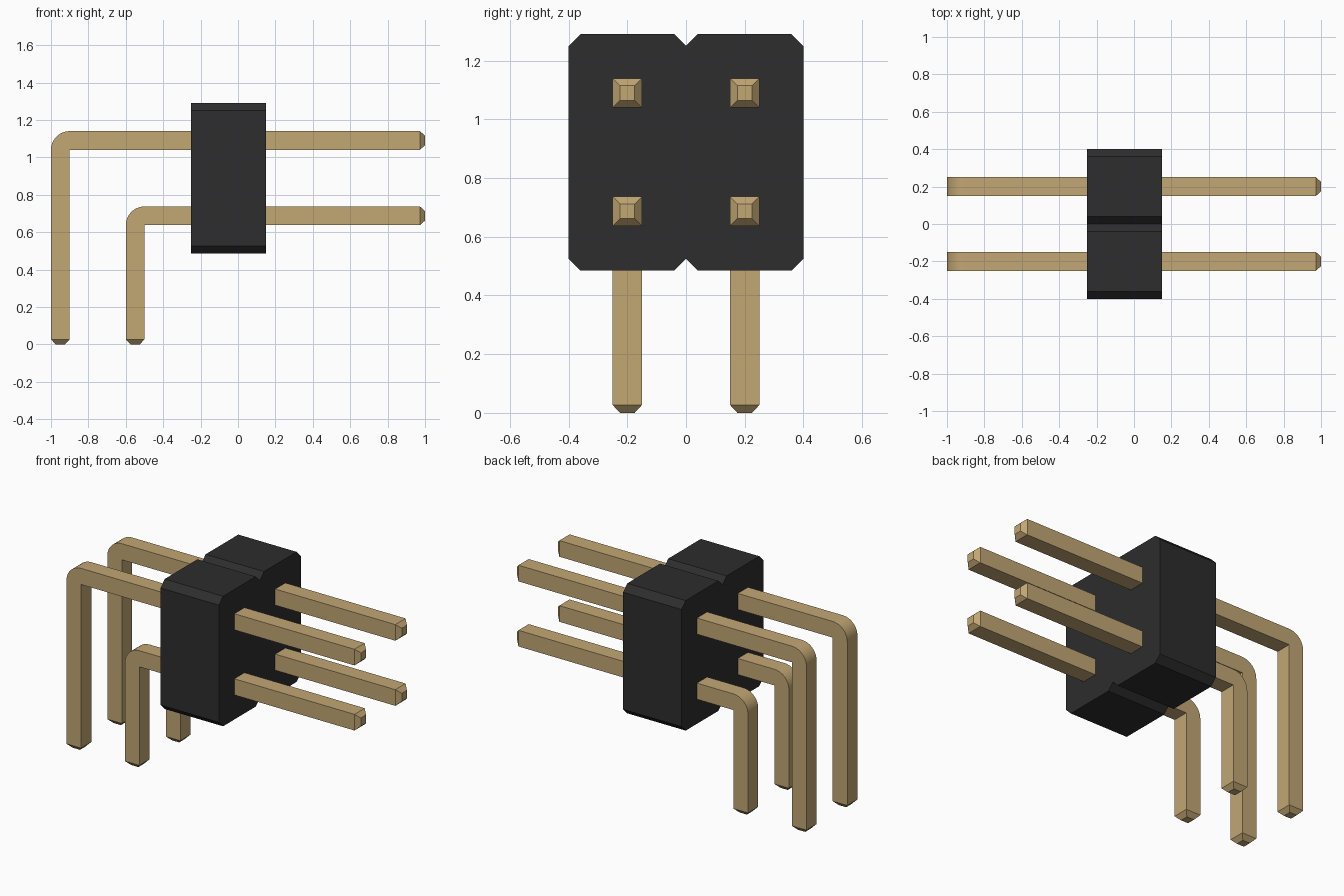
import bpy
import bmesh
from math import sin, cos, pi, radians

cube = bpy.data.objects.get("Cube")
if cube:
    bpy.data.objects.remove(cube, do_unlink=True)


def make_material(name, rgb):
    mat = bpy.data.materials.new(name)
    mat.use_nodes = True
    mat.diffuse_color = (*rgb, 1)
    mat.node_tree.nodes["Principled BSDF"].inputs["Base Color"].default_value = (*rgb, 1)
    return mat


black = make_material("black plastic", (0.026, 0.026, 0.026))
gold = make_material("gold metal", (0.54, 0.385, 0.175))


def finish(name, bm, mat):
    bmesh.ops.remove_doubles(bm, verts=bm.verts, dist=0.0001)
    bmesh.ops.recalc_face_normals(bm, faces=bm.faces)
    mesh = bpy.data.meshes.new(name)
    bm.to_mesh(mesh)
    bm.free()
    mesh.materials.append(mat)
    obj = bpy.data.objects.new(name, mesh)
    bpy.context.collection.objects.link(obj)
    bpy.ops.object.select_all(action="DESELECT")
    obj.select_set(True)
    bpy.context.view_layer.objects.active = obj
    bpy.ops.object.shade_smooth_by_angle(angle=radians(25))
    return obj


# Housing: chamfered outline with a notch between the two columns
def housing(x0, x1, z0, z1, half, c):
    right_side = [(0, z0 + c), (c, z0), (half - c, z0), (half, z0 + c),
                  (half, z1 - c), (half - c, z1), (c, z1), (0, z1 - c)]
    outline = right_side + [(-y, z) for y, z in reversed(right_side[1:-1])]
    bm = bmesh.new()
    face = bm.faces.new([bm.verts.new((x0, y, z)) for y, z in outline])
    moved = bmesh.ops.extrude_face_region(bm, geom=[face], use_keep_orig=True)
    verts = [v for v in moved["geom"] if isinstance(v, bmesh.types.BMVert)]
    bmesh.ops.translate(bm, verts=verts, vec=(x1 - x0, 0, 0))
    finish("housing", bm, black)


# Pin: square wire with a rounded outer bend and tapered ends
def pin(name, x, y, z, w=0.1, end=1.0, steps=10):
    h, t, q = w / 2, w * 0.27, w * 0.25
    # Each section: outer point, inner point, half width across y
    sections = [((x + q, 0), (x + w - q, 0), q),
                ((x, t), (x + w, t), h)]
    for i in range(steps + 1):
        a = pi / 2 * i / steps
        sections.append(((x + w - w * cos(a), z + w * sin(a)), (x + w, z), h))
    sections += [((end - t, z + w), (end - t, z), h),
                 ((end, z + w - q), (end, z + q), q)]
    bm = bmesh.new()
    rings = []
    for (ox, oz), (ix, iz), hw in sections:
        rings.append([bm.verts.new(p) for p in (
            (ox, y - hw, oz), (ox, y + hw, oz), (ix, y + hw, iz), (ix, y - hw, iz))])
    for k, (a, b) in enumerate(zip(rings, rings[1:])):
        in_bend = 2 <= k < 2 + steps
        for i in range(4):
            j = (i + 1) % 4
            if in_bend and i == 2:
                continue  # the inner corner has no width
            bm.faces.new((a[i], a[j], b[j], b[i]))
    bm.faces.new(rings[0])
    bm.faces.new(rings[-1])
    finish(name, bm, gold)


housing(-0.25, 0.15, 0.485, 1.29, 0.4, 0.04)
for side, y in (("front", -0.2), ("back", 0.2)):
    pin("upper_pin_" + side, -1.0, y, 1.04)
    pin("lower_pin_" + side, -0.6, y, 0.637)
